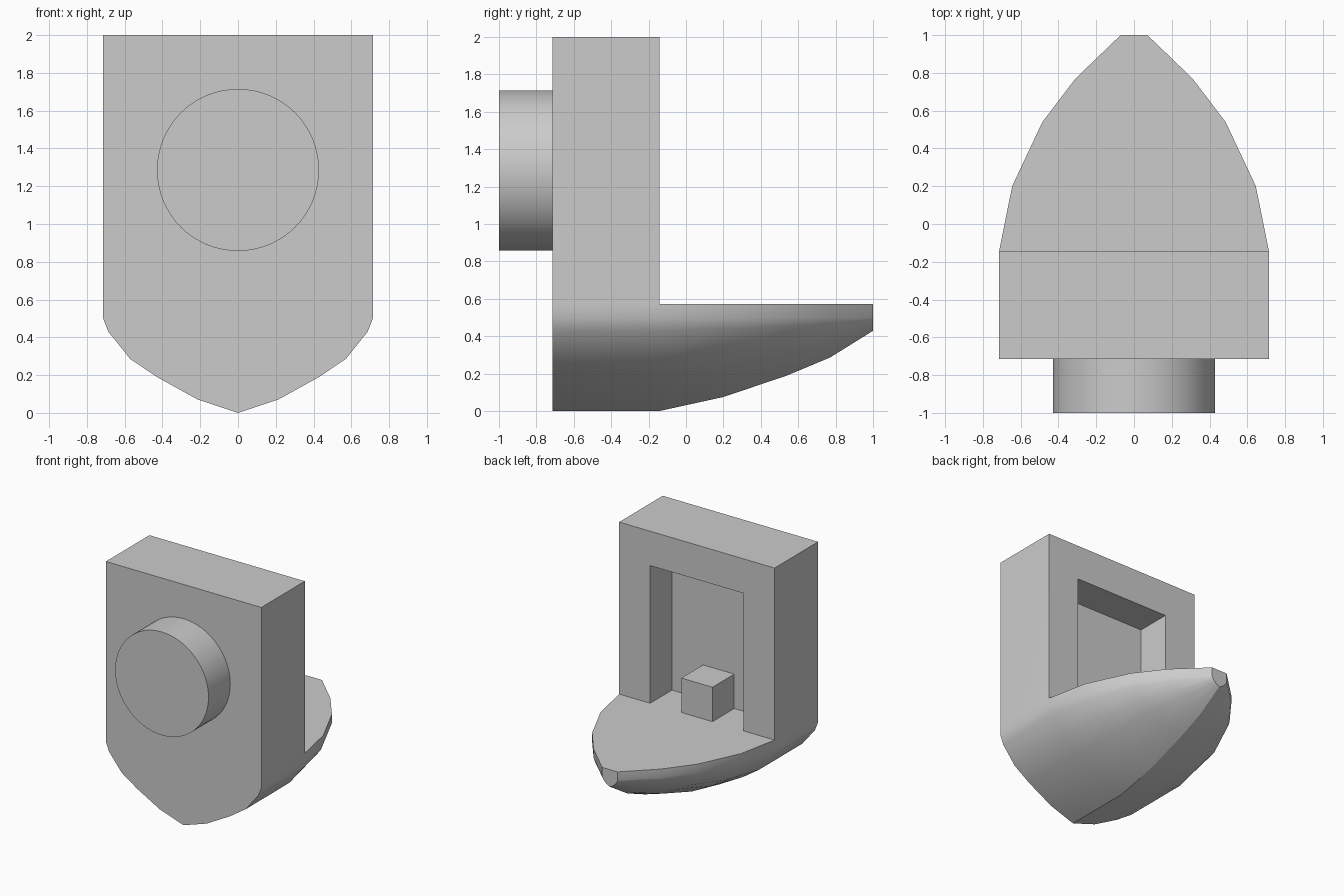
import bpy, bmesh, math

cube = bpy.data.objects.get("Cube")
if cube:
    bpy.data.objects.remove(cube, do_unlink=True)

grey = bpy.data.materials.new("plain_grey")
grey.use_nodes = True
colour = (0.6, 0.6, 0.6, 1)
grey.diffuse_color = colour
grey.node_tree.nodes["Principled BSDF"].inputs["Base Color"].default_value = colour

# Shared sizes
W, DECK, RAIL, TOP = 0.714, 0.571, 0.5, 2.0
STERN, WALL_BACK, NICHE_BACK = -0.714, -0.143, -0.429
NICHE_W, NICHE_TOP = 0.429, 1.714


def finish(ob, smooth=True):
    ob.data.materials.append(grey)
    bpy.ops.object.select_all(action='DESELECT')
    ob.select_set(True)
    bpy.context.view_layer.objects.active = ob
    if smooth:
        bpy.ops.object.shade_smooth_by_angle(angle=math.radians(30))


# Hull half section (x, z) from keel to rail, and stations (y, half width, keel z)
half = [(0, 0), (0.214, 0.071), (0.429, 0.19), (0.571, 0.286), (0.686, 0.429), (W, RAIL)]
stations = [(STERN, W, 0), (WALL_BACK, W, 0), (0.2, 0.645, 0.075), (0.54, 0.485, 0.19),
            (0.77, 0.31, 0.286), (1.0, 0.071, 0.429)]

bm = bmesh.new()


def vert(x, y, z):
    return bm.verts.new((x, y, z))


def ring(y, width, keel):
    side = [(x * width / W, RAIL - (RAIL - z) * (RAIL - keel) / RAIL) for x, z in half]
    side.append((width, DECK))
    pts = [(-x, z) for x, z in side[:0:-1]] + side
    return [vert(x, y, z) for x, z in pts]


# Hull skin, lofted from stern to bow
rings = [ring(*s) for s in stations]
for a, b in zip(rings, rings[1:]):
    for i in range(len(a) - 1):
        bm.faces.new((a[i], a[i + 1], b[i + 1], b[i]))
bm.faces.new(rings[-1])

# Wall outline above the deck
front_r, front_l = [vert(s * W, STERN, TOP) for s in (-1, 1)]
back_r, back_l = [vert(s * W, WALL_BACK, TOP) for s in (-1, 1)]
stern, join = rings[0], rings[1]
bm.faces.new(stern + [front_l, front_r])
bm.faces.new((front_r, front_l, back_l, back_r))
bm.faces.new((stern[0], join[0], back_r, front_r))
bm.faces.new((stern[-1], join[-1], back_l, front_l))

# Niche in the back of the wall, open down to the deck
niche = [(-NICHE_W, DECK), (-NICHE_W, NICHE_TOP), (NICHE_W, NICHE_TOP), (NICHE_W, DECK)]
mouth = [vert(x, WALL_BACK, z) for x, z in niche]
inner = [vert(x, NICHE_BACK, z) for x, z in niche]
for i in range(3):
    bm.faces.new((mouth[i], mouth[i + 1], inner[i + 1], inner[i]))
bm.faces.new(inner)
bm.faces.new([join[0]] + mouth + [join[-1], back_l, back_r])

# Deck, including the niche floor
deck = [r[0] for r in rings[1:]] + [r[-1] for r in rings[:0:-1]]
bm.faces.new(deck + [mouth[3], inner[3], inner[0], mouth[0]])

bmesh.ops.recalc_face_normals(bm, faces=bm.faces)
mesh = bpy.data.meshes.new("hull_and_wall")
bm.to_mesh(mesh)
bm.free()
hull = bpy.data.objects.new("hull_and_wall", mesh)
bpy.context.collection.objects.link(hull)
finish(hull)

# Round boss on the front of the wall
bpy.ops.mesh.primitive_cylinder_add(vertices=64, radius=0.429, depth=0.286,
                                    location=(0, -0.857, 1.286),
                                    rotation=(math.pi / 2, 0, 0))
boss = bpy.context.object
boss.name = "round_boss"
finish(boss)

# Small block standing in the niche
bpy.ops.mesh.primitive_cube_add(size=0.286, location=(0, -0.286, DECK + 0.143))
block = bpy.context.object
block.name = "niche_block"
finish(block, smooth=False)
